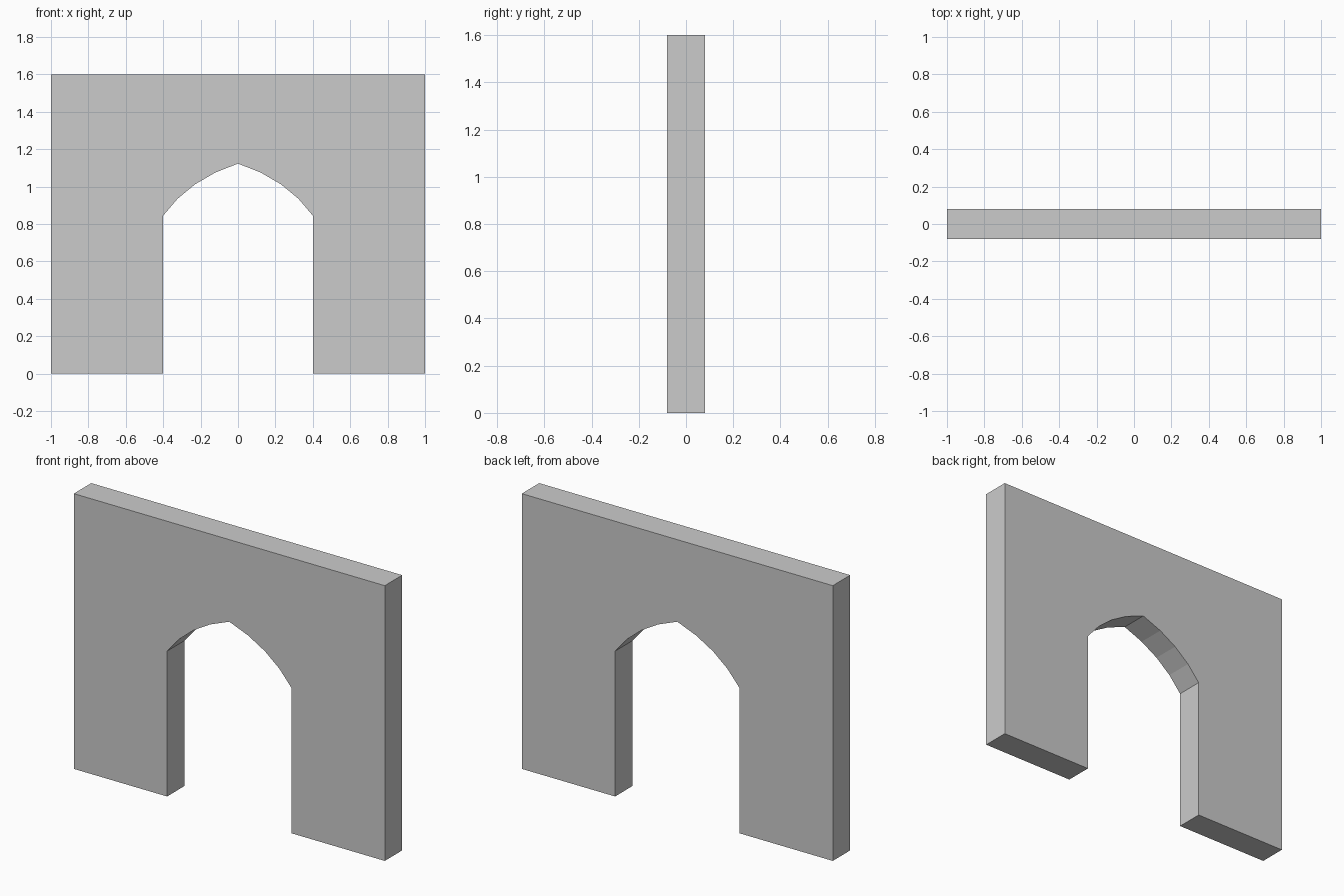
import bpy, bmesh

if "Cube" in bpy.data.objects:
    bpy.data.objects.remove(bpy.data.objects["Cube"])

# Right half of the pointed arch: a coarse four-segment curve, spring to apex
spring, pull, apex = (0.40, 0.845), (0.26, 1.04), (0.0, 1.123)
steps = [i / 4 for i in range(5)]
half = [tuple((1 - t) ** 2 * a + 2 * t * (1 - t) * b + t * t * c
              for a, b, c in zip(spring, pull, apex)) for t in steps]

# Outline of the wall: right side from the arch apex, mirrored for the left
right = [(1.0, 1.6), (1.0, 0.0), (0.40, 0.0)] + half
left = [(-x, z) for x, z in reversed(right[:-1])]
outline = right + left

# Extrude the outline through the wall thickness
depth = 0.08
bm = bmesh.new()
face = bm.faces.new([bm.verts.new((x, -depth, z)) for x, z in outline])
result = bmesh.ops.extrude_face_region(bm, geom=[face], use_keep_orig=True)
moved = [g for g in result["geom"] if isinstance(g, bmesh.types.BMVert)]
bmesh.ops.translate(bm, verts=moved, vec=(0, 2 * depth, 0))
bmesh.ops.recalc_face_normals(bm, faces=bm.faces)

mesh = bpy.data.meshes.new("arched_wall")
bm.to_mesh(mesh)
bm.free()
wall = bpy.data.objects.new("arched_wall", mesh)
bpy.context.collection.objects.link(wall)
